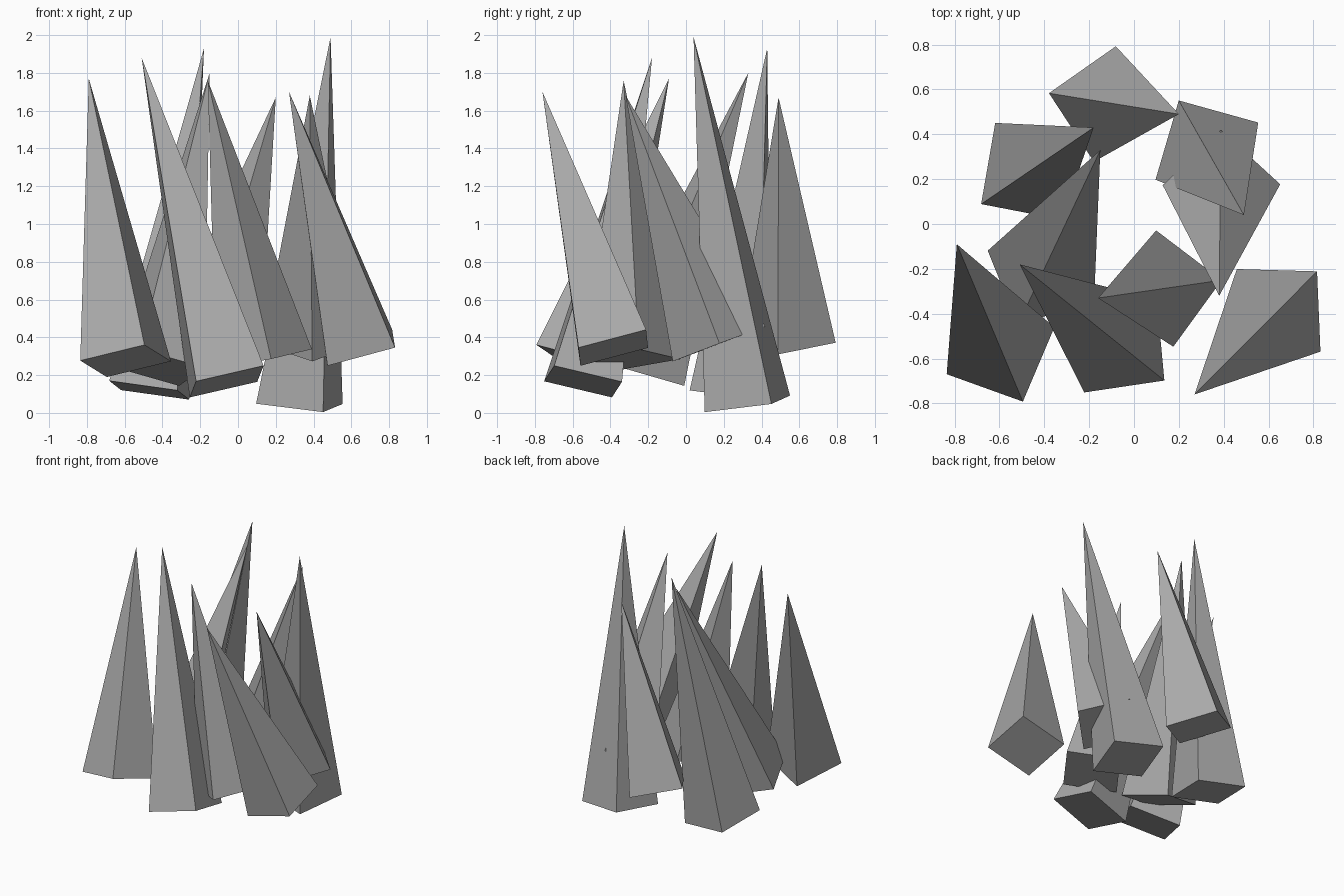
import bpy
import bmesh
from mathutils import Matrix, Vector

default_cube = bpy.data.objects.get("Cube")
if default_cube:
    bpy.data.objects.remove(default_cube, do_unlink=True)

BASE_RADIUS = 0.262


def flat_material(name, colour):
    material = bpy.data.materials.new(name)
    material.use_nodes = True
    material.diffuse_color = colour
    shader = next(n for n in material.node_tree.nodes if n.type == "BSDF_PRINCIPLED")
    shader.inputs["Base Color"].default_value = colour
    shader.inputs["Roughness"].default_value = 0.8
    return material


def add_spike(name, base_centre, tip, corner, material):
    """Square pyramid from its base centre to its tip, turned so one base corner points at corner."""
    base_centre, tip, corner = Vector(base_centre), Vector(tip), Vector(corner)
    axis = tip - base_centre
    height = axis.length
    axis.normalize()
    side = corner - base_centre
    side = (side - axis * side.dot(axis)).normalized()
    turn = Matrix((side, axis.cross(side), axis)).transposed().to_4x4()

    bm = bmesh.new()
    bmesh.ops.create_cone(bm, cap_ends=True, segments=4, radius1=BASE_RADIUS,
                          radius2=0, depth=height)
    # Put the base at the origin and start the ring of corners on the x axis
    bmesh.ops.translate(bm, verts=bm.verts, vec=(0, 0, height / 2))
    bm.verts.ensure_lookup_table()
    first = min(bm.verts, key=lambda v: v.co.z).co
    angle = Vector((1, 0)).angle_signed(Vector((first.x, first.y)))
    bmesh.ops.rotate(bm, verts=bm.verts, matrix=Matrix.Rotation(angle, 3, "Z"))
    bmesh.ops.remove_doubles(bm, verts=bm.verts, dist=0.0001)
    bmesh.ops.recalc_face_normals(bm, faces=bm.faces)

    mesh = bpy.data.meshes.new(name)
    bm.to_mesh(mesh)
    bm.free()
    mesh.materials.append(material)
    spike = bpy.data.objects.new(name, mesh)
    spike.matrix_world = Matrix.Translation(base_centre) @ turn
    bpy.context.scene.collection.objects.link(spike)


stone = flat_material("stone grey", (0.4, 0.4, 0.4, 1))

# Ring of leaning spikes: name, base centre, tip, one base corner
spikes = [
    ("front_right_spike", (-.595, -.565, .275), (-.79, -.09, 1.77), (-.83, -.67, .27)),
    ("front_spike", (-.06, -.545, .166), (-.51, -.18, 1.88), (-.22, -.75, .165)),
    ("front_left_spike", (.645, -.385, .345), (.27, -.76, 1.7), (.83, -.57, .35)),
    ("inner_front_spike", (.137, -.288, .285), (-.16, -.33, 1.76), (.175, -.545, .285)),
    ("inner_right_spike", (-.415, -.23, .24), (-.15, .33, 1.8), (-.65, -.12, .24)),
    ("inner_left_spike", (.39, .175, .365), (.38, -.32, 1.68), (.65, .18, .36)),
    ("back_right_spike", (-.47, .235, .12), (-.18, .43, 1.93), (-.68, .09, .175)),
    ("back_left_spike", (.325, .325, .048), (.49, .04, 1.99), (.45, .1, 0)),
    ("back_spike", (-.13, .535, .375), (.2, .49, 1.67), (-.08, .8, .37)),
]
for name, base_centre, tip, corner in spikes:
    add_spike(name, base_centre, tip, corner, stone)
